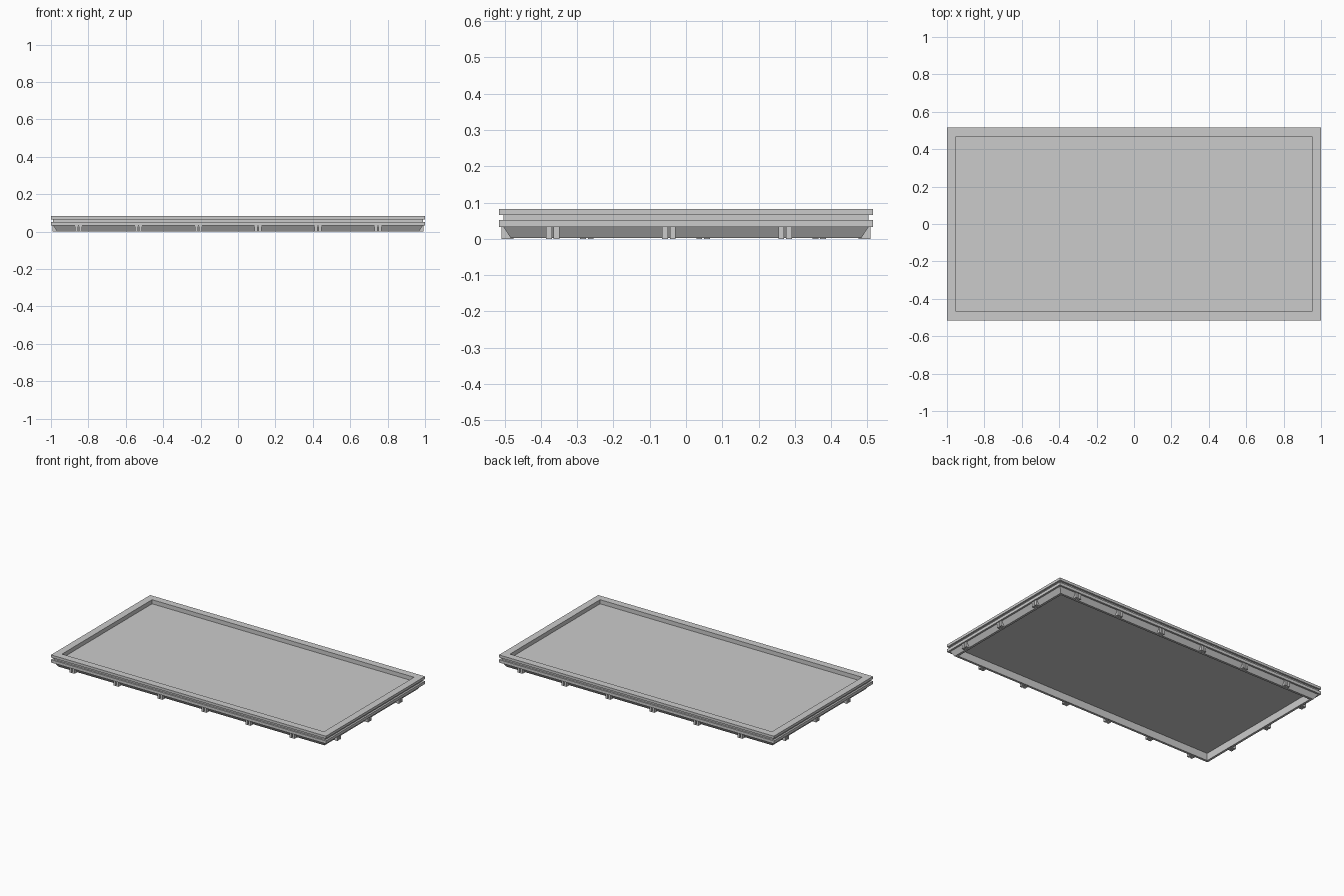
import bpy, bmesh
from math import pi
from mathutils import Matrix, Vector

if "Cube" in bpy.data.objects:
    bpy.data.objects.remove(bpy.data.objects["Cube"])

HX, HY = 1.0, 0.515


def make_object(name, bm):
    bmesh.ops.recalc_face_normals(bm, faces=bm.faces)
    mesh = bpy.data.meshes.new(name)
    bm.to_mesh(mesh)
    bm.free()
    obj = bpy.data.objects.new(name, mesh)
    bpy.context.collection.objects.link(obj)
    return obj


def add_box(bm, lo, hi):
    lo, hi = Vector(lo), Vector(hi)
    mat = Matrix.Translation((lo + hi) / 2) @ Matrix.Diagonal((*(hi - lo), 1))
    return bmesh.ops.create_cube(bm, size=1, matrix=mat)["verts"]


# Tray: (inset, height) profile swept around the rectangle, from top panel to underside
profile = [(0.047, 0.056), (0.047, 0.083), (0, 0.083), (0, 0.066),
           (0.012, 0.066), (0.012, 0.052), (0, 0.052), (0, 0.033),
           (0.012, 0.033), (0.032, 0.002), (0.047, 0.002), (0.047, 0.05)]
bm = bmesh.new()
loops = []
for d, z in profile:
    x, y = HX - d, HY - d
    loops.append([bm.verts.new(p) for p in
                  ((-x, -y, z), (x, -y, z), (x, y, z), (-x, y, z))])
for a, b in zip(loops, loops[1:]):
    for i in range(4):
        j = (i + 1) % 4
        bm.faces.new((a[i], a[j], b[j], b[i]))
bm.faces.new(loops[0])
bm.faces.new(loops[-1])
make_object("tray", bm)

# Twin-prong clips under the rim; the opposite sides are turned half round
IN, OUT, TOP, W, GAP = 0.04, 0.007, 0.034, 0.016, 0.0025


def make_clips(name, count, start, half, along_x, turn):
    bm = bmesh.new()
    for i in range(count):
        c = start + 0.32 * i
        for s in (c - GAP - W, c + GAP):
            if along_x:
                add_box(bm, (s, -half + OUT, 0), (s + W, -half + IN, TOP))
            else:
                add_box(bm, (half - IN, s, 0), (half - OUT, s + W, TOP))
    bmesh.ops.rotate(bm, verts=bm.verts, cent=(0, 0, 0),
                     matrix=Matrix.Rotation(turn, 3, "Z"))
    make_object(name, bm)


make_clips("front_clips", 6, -0.852, HY, True, 0)
make_clips("back_clips", 6, -0.852, HY, True, pi)
make_clips("right_clips", 3, -0.367, HX, False, 0)
make_clips("left_clips", 3, -0.367, HX, False, pi)
